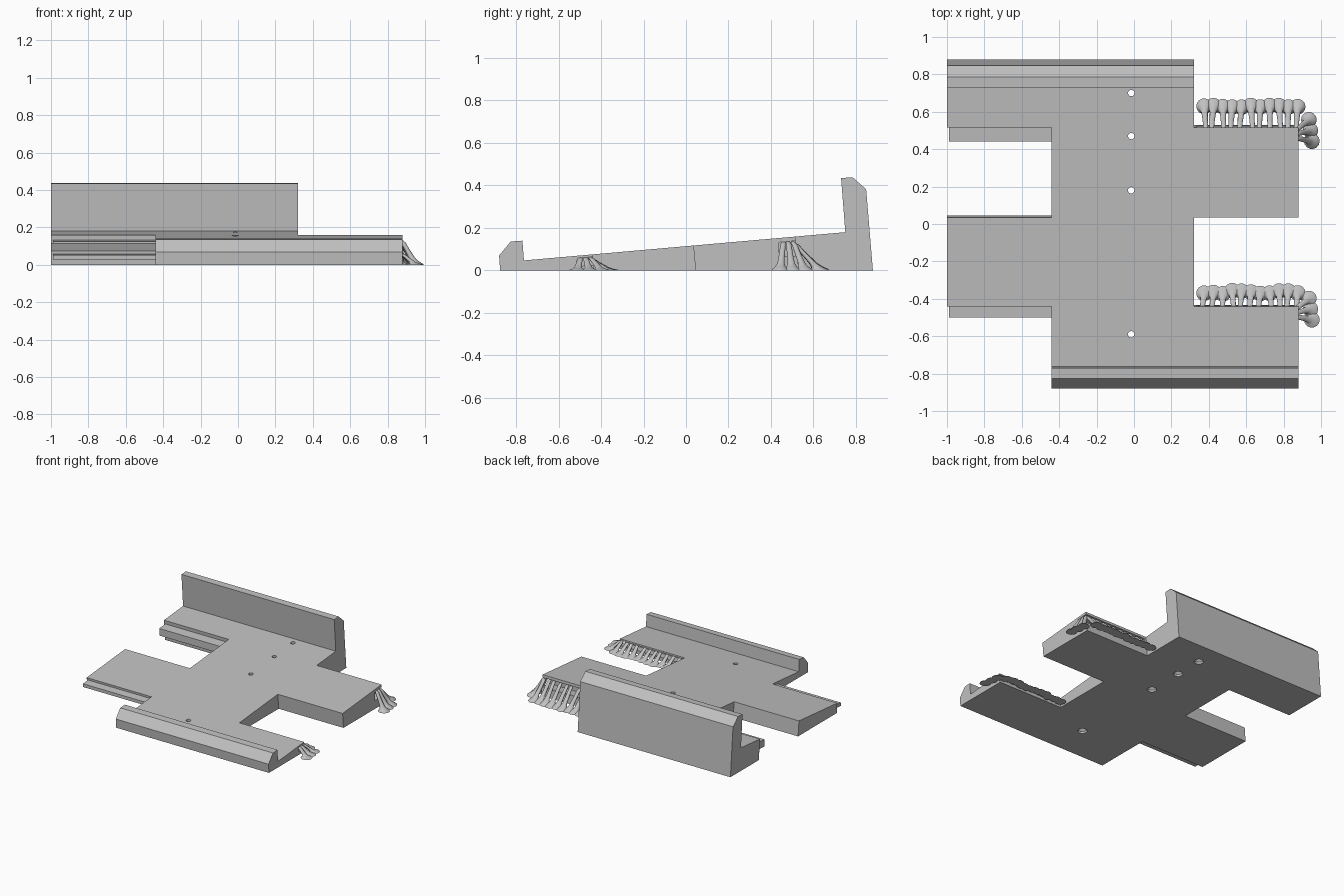
import bpy, bmesh, math, random
from mathutils import Vector

if "Cube" in bpy.data.objects:
    bpy.data.objects.remove(bpy.data.objects["Cube"])
random.seed(4)
SLOPE = 0.09  # tilt of the deck and of every cut across it

grey = bpy.data.materials.new("plain grey")
grey.use_nodes = True
grey.diffuse_color = (0.53, 0.53, 0.53, 1)
grey.node_tree.nodes["Principled BSDF"].inputs["Base Color"].default_value = grey.diffuse_color


def finish(name, bm):
    bmesh.ops.recalc_face_normals(bm, faces=bm.faces[:])
    mesh = bpy.data.meshes.new(name)
    bm.to_mesh(mesh)
    bm.free()
    mesh.materials.append(grey)
    obj = bpy.data.objects.new(name, mesh)
    bpy.context.collection.objects.link(obj)
    return obj


def prism(name, profile, x0, x1):
    """Extrude a (y, z) profile along x."""
    bm = bmesh.new()
    face = bm.faces.new([bm.verts.new((x0, y, z)) for y, z in profile])
    ext = bmesh.ops.extrude_face_region(bm, geom=[face])
    moved = [v for v in ext["geom"] if isinstance(v, bmesh.types.BMVert)]
    bmesh.ops.translate(bm, verts=moved, vec=(x1 - x0, 0, 0))
    return finish(name, bm)


def leaning(y0, y1, z0, z1):
    """Block section whose sides stand square to the tilted deck."""
    return [(y0 - SLOPE * z0, z0), (y1 - SLOPE * z0, z0),
            (y1 - SLOPE * z1, z1), (y0 - SLOPE * z1, z1)]


def tapered(y0, y1, z0, z1):
    """Block section whose top and bottom follow the deck."""
    rise = SLOPE * (y1 - y0)
    return [(y0, z0), (y1, z0 + rise), (y1, z1 + rise), (y0, z1)]


def cut(target, cutter):
    mod = target.modifiers.new("cut", "BOOLEAN")
    mod.operation, mod.solver, mod.object = "DIFFERENCE", "EXACT", cutter
    cutter.hide_render = True
    bpy.context.view_layer.objects.active = target
    bpy.ops.object.modifier_apply(modifier=mod.name)
    bpy.data.objects.remove(cutter)


def lathe(bm, rings, sides):
    """Stack of horizontal circles given as (centre, radius), capped."""
    loops = []
    for c, r in rings:
        loops.append([bm.verts.new(c + Vector((r * math.cos(a), r * math.sin(a), 0)))
                      for a in (2 * math.pi * i / sides for i in range(sides))])
    for lo, hi in zip(loops, loops[1:]):
        for i in range(sides):
            j = (i + 1) % sides
            bm.faces.new((lo[i], lo[j], hi[j], hi[i]))
    bm.faces.new(loops[0][::-1])
    bm.faces.new(loops[-1])


# Sloped deck with front lip and tall back wall
deck = prism("deck", [(-0.875, 0), (-0.88, 0.07), (-0.825, 0.136), (-0.77, 0.14),
                      (-0.763, 0.047), (0.75, 0.18), (0.73, 0.435), (0.785, 0.438),
                      (0.848, 0.382), (0.88, 0)], -1, 0.88)

# Interlocking notches on both sides
FRONT, MIDDLE, BACK = -0.433, 0.045, 0.529
for y0, y1, x0, x1 in [(-1.2, FRONT, -1.2, -0.44), (MIDDLE, BACK, -1.2, -0.44),
                       (FRONT, MIDDLE, 0.32, 1.2), (BACK, 1.2, 0.32, 1.2)]:
    cut(deck, prism("notch_cutter", leaning(y0, y1, -0.1, 0.6), x0, x1))

# Side rails and the matching grooves
rails = [("front", -0.5, -0.42, 0.028, 0.053, 0.02, 0.058),
         ("back", 0.442, 0.54, 0.07, 0.125, 0.062, 0.132)]
for side, y0, y1, z0, z1, g0, g1 in rails:
    prism(side + "_rail", tapered(y0, y1, z0, z1), -0.99, -0.43)
    cut(deck, prism("groove_cutter", tapered(y0 - 0.005, y1 + 0.02, g0, g1), 0.335, 1))

# Countersunk screw holes
for y in (0.7, 0.47, 0.18, -0.59):
    bm = bmesh.new()
    lathe(bm, [(Vector((-0.015, y, z)), r) for z, r in
               [(-0.01, 0.034), (0.015, 0.034), (0.032, 0.017), (0.3, 0.017)]], 24)
    cut(deck, finish("hole_cutter", bm))


def support(bm, foot, tip):
    """Thin leaning pillar with a flared foot."""
    foot, tip = Vector(foot), Vector(tip)
    steps = [(0, 0, 0.042), (0, 0.05, 0.037), (0.08, 0.12, 0.026), (0.22, 0.25, 0.017),
             (0.55, 0.6, 0.014), (0.8, 0.88, 0.013), (1, 1, 0.01)]
    rings = []
    for along, up, radius in steps:
        c = foot.lerp(tip, along)
        c.z = tip.z * up
        rings.append((c, radius))
    lathe(bm, rings, 14)


# Rows of pillars under the groove roofs, wrapping round the open end
for side, edge, height, reach in [("front", -0.44, 0.062, 0.075), ("back", 0.515, 0.137, 0.11)]:
    bm = bmesh.new()
    for i in range(11):
        x = 0.375 + 0.05 * i
        support(bm, (x, edge + reach + random.uniform(-0.01, 0.01), 0),
                (min(x + random.uniform(-0.015, 0.015), 0.865), edge - 0.025, height))
    for i in range(3):
        y = edge + 0.042 - 0.057 * i
        support(bm, (0.935 + 0.008 * i, y, 0), (0.865, edge - 0.015 - 0.02 * i, height))
    pillars = finish(side + "_support_pillars", bm)
    bpy.ops.object.select_all(action="DESELECT")
    pillars.select_set(True)
    bpy.context.view_layer.objects.active = pillars
    bpy.ops.object.shade_smooth_by_angle(angle=math.radians(50))
